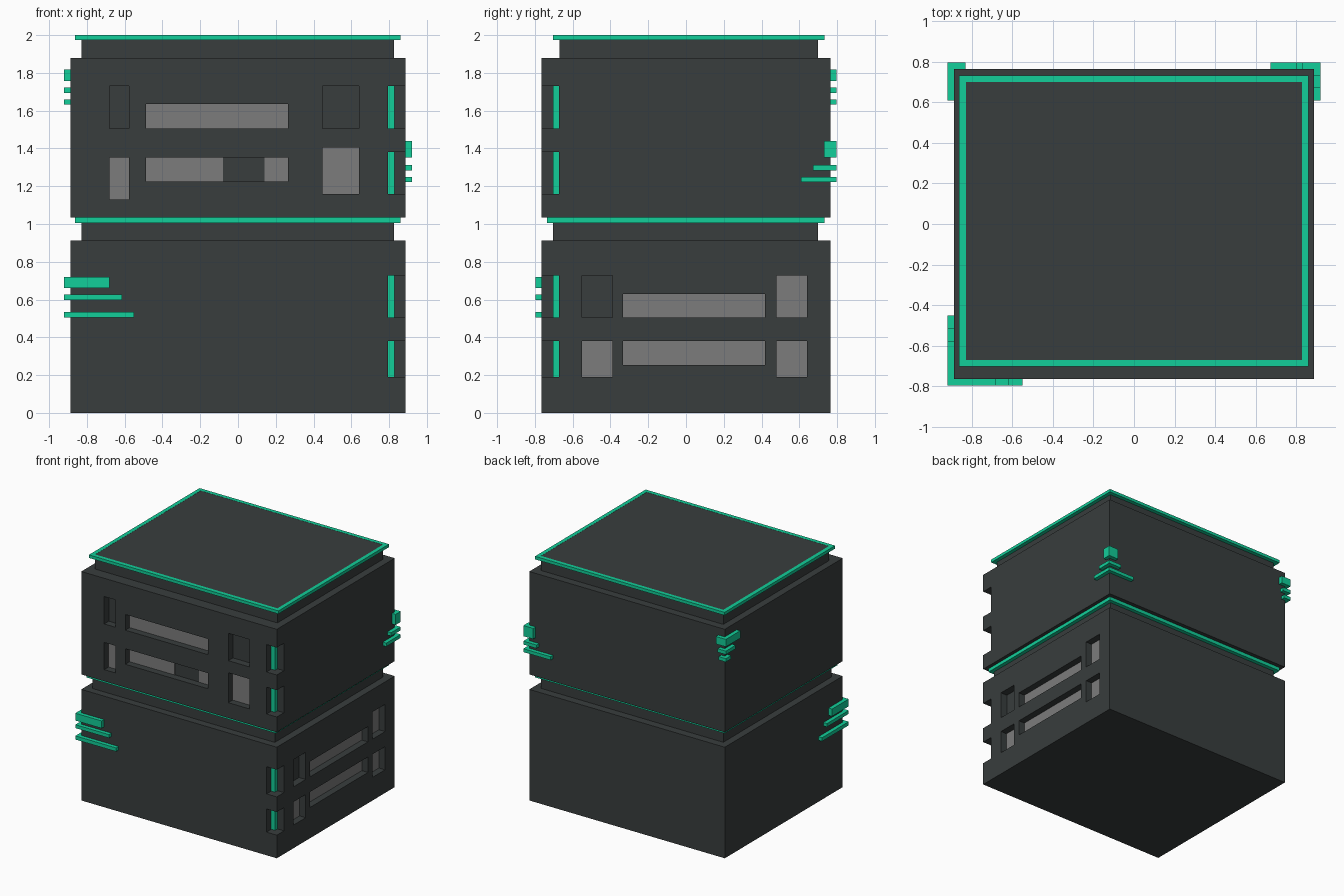
import bpy, bmesh

if "Cube" in bpy.data.objects:
    bpy.data.objects.remove(bpy.data.objects["Cube"])


def material(name, rgb):
    m = bpy.data.materials.new(name)
    m.diffuse_color = (*rgb, 1)
    m.use_nodes = True
    m.node_tree.nodes["Principled BSDF"].inputs["Base Color"].default_value = m.diffuse_color
    return m


DARK = material("dark slate", (0.040, 0.047, 0.047))
GREEN = material("bright green", (0.006, 0.62, 0.32))
GREY = material("mid grey", (0.20, 0.20, 0.20))


def add_box(bm, x0, x1, y0, y1, z0, z1):
    vs = bmesh.ops.create_cube(bm, size=1)["verts"]
    for v in vs:
        v.co.x = x1 if v.co.x > 0 else x0
        v.co.y = y1 if v.co.y > 0 else y0
        v.co.z = z1 if v.co.z > 0 else z0


def finish(bm, name, mat):
    bmesh.ops.recalc_face_normals(bm, faces=bm.faces)
    me = bpy.data.meshes.new(name)
    bm.to_mesh(me)
    bm.free()
    me.materials.append(mat)
    ob = bpy.data.objects.new(name, me)
    bpy.context.collection.objects.link(ob)
    return ob


def boxes(name, mat, *dims):
    bm = bmesh.new()
    for d in dims:
        add_box(bm, *d)
    return finish(bm, name, mat)


def prism(name, mat, pts, z0, z1):
    bm = bmesh.new()
    f = bm.faces.new([bm.verts.new((x, y, z0)) for x, y in pts])
    ext = bmesh.ops.extrude_face_region(bm, geom=[f])["geom"]
    for v in ext:
        if isinstance(v, bmesh.types.BMVert):
            v.co.z = z1
    return finish(bm, name, mat)


def carve(body, cuts):
    cutter = boxes("cutter", DARK, *cuts)
    cutter.hide_render = True
    mod = body.modifiers.new("recesses", 'BOOLEAN')
    mod.operation, mod.solver, mod.object = 'DIFFERENCE', 'EXACT', cutter
    bpy.context.view_layer.objects.active = body
    bpy.ops.object.modifier_apply(modifier=mod.name)
    bpy.data.objects.remove(cutter)


X, Y = 0.888, 0.765      # half sizes of the bodies
D = 0.06                 # window recess depth
NX, NY = 0.795, -0.672   # inner corner of the corner notches
P = 0.004                # window panel thickness

# Window rectangles: (side0, side1, z0, z1)
front_windows = [(-0.68, -0.577, 1.505, 1.73), (-0.68, -0.577, 1.13, 1.353),
                 (-0.488, 0.265, 1.505, 1.634), (-0.488, 0.265, 1.225, 1.353),
                 (0.448, 0.64, 1.505, 1.73), (0.448, 0.64, 1.16, 1.406)]
front_panels = [front_windows[1], front_windows[2], (-0.488, -0.08, 1.225, 1.353),
                (0.14, 0.265, 1.225, 1.353), front_windows[5]]
right_windows = [(-0.55, -0.39, 0.504, 0.727), (-0.55, -0.39, 0.19, 0.38),
                 (-0.333, 0.418, 0.504, 0.63), (-0.333, 0.418, 0.253, 0.38),
                 (0.48, 0.64, 0.504, 0.727), (0.48, 0.64, 0.19, 0.38)]
lower_notches = [(0.504, 0.727), (0.19, 0.38)]
upper_notches = [(1.505, 1.73), (1.16, 1.38)]


def notch_cuts(levels):
    return [(NX, 1, -1, NY, a, b) for a, b in levels]


# Stacked bodies with carved windows and corner notches
lower = boxes("lower_body", DARK, (-X, X, -Y, Y, 0, 0.912))
carve(lower, [(X - D, 1, a, b, c, d) for a, b, c, d in right_windows]
      + notch_cuts(lower_notches))
upper = boxes("upper_body", DARK, (-X, X, -Y, Y, 1.035, 1.88))
carve(upper, [(a, b, -1, -Y + D, c, d) for a, b, c, d in front_windows]
      + notch_cuts(upper_notches))

# Grey panels at the back of the windows
boxes("front_window_panels", GREY,
      *[(a, b, -Y + D - P, -Y + D, c, d) for a, b, c, d in front_panels])
boxes("right_window_panels", GREY,
      *[(X - D, X - D + P, a, b, c, d) for a, b, c, d in right_windows[1:]])

# Green light strips inside the notches
boxes("notch_lights", GREEN,
      *[(NX, NX + 0.034, NY - 0.032, NY, a, b) for a, b in lower_notches + upper_notches])

# Narrow necks and the green seam between the bodies
boxes("lower_neck", DARK, (-0.829, 0.827, -0.704, 0.70, 0.912, 1.006))
boxes("middle_seam", GREEN, (-0.862, 0.859, -0.735, 0.732, 1.006, 1.035))
boxes("top_neck", DARK, (-0.829, 0.827, -0.67, 0.70, 1.88, 1.999))

# Green rim around the top neck
outer = (-0.862, 0.859, -0.703, 0.732)
inner = (-0.829, 0.827, -0.67, 0.70)
bm = bmesh.new()
loops = []
for (x0, x1, y0, y1), z in ((outer, 1.975), (outer, 2.0), (inner, 2.0), (inner, 1.975)):
    loops.append([bm.verts.new((x, y, z))
                  for x, y in ((x0, y0), (x1, y0), (x1, y1), (x0, y1))])
for i in range(4):
    a, b = loops[i], loops[(i + 1) % 4]
    for j in range(4):
        k = (j + 1) % 4
        bm.faces.new((a[j], a[k], b[k], b[j]))
finish(bm, "top_rim", GREEN)


# Green brackets wrapping the corners: (x end, y end, z0, z1) for each
def bracket(name, sx, sy, bars):
    ox, oy = sx * (X + 0.032), sy * (Y + 0.032)
    ix, iy = sx * (X - 0.002), sy * (Y - 0.002)
    for i, (ex, ey, z0, z1) in enumerate(bars):
        pts = [(ox, oy), (ex, oy), (ex, iy), (ix, iy), (ix, ey), (ox, ey)]
        prism(f"{name}_{i + 1}", GREEN, pts, z0, z1)


bracket("front_left_bracket", -1, -1, [(-0.68, -0.58, 0.66, 0.72),
                                       (-0.615, -0.515, 0.598, 0.626),
                                       (-0.55, -0.452, 0.504, 0.534)])
bracket("back_left_bracket", -1, 1, [(-0.83, 0.61, 1.757, 1.818),
                                     (-0.845, 0.67, 1.693, 1.722),
                                     (-0.855, 0.73, 1.632, 1.66)])
bracket("back_right_bracket", 1, 1, [(0.83, 0.73, 1.353, 1.44),
                                     (0.80, 0.672, 1.284, 1.312),
                                     (0.672, 0.61, 1.222, 1.25)])
